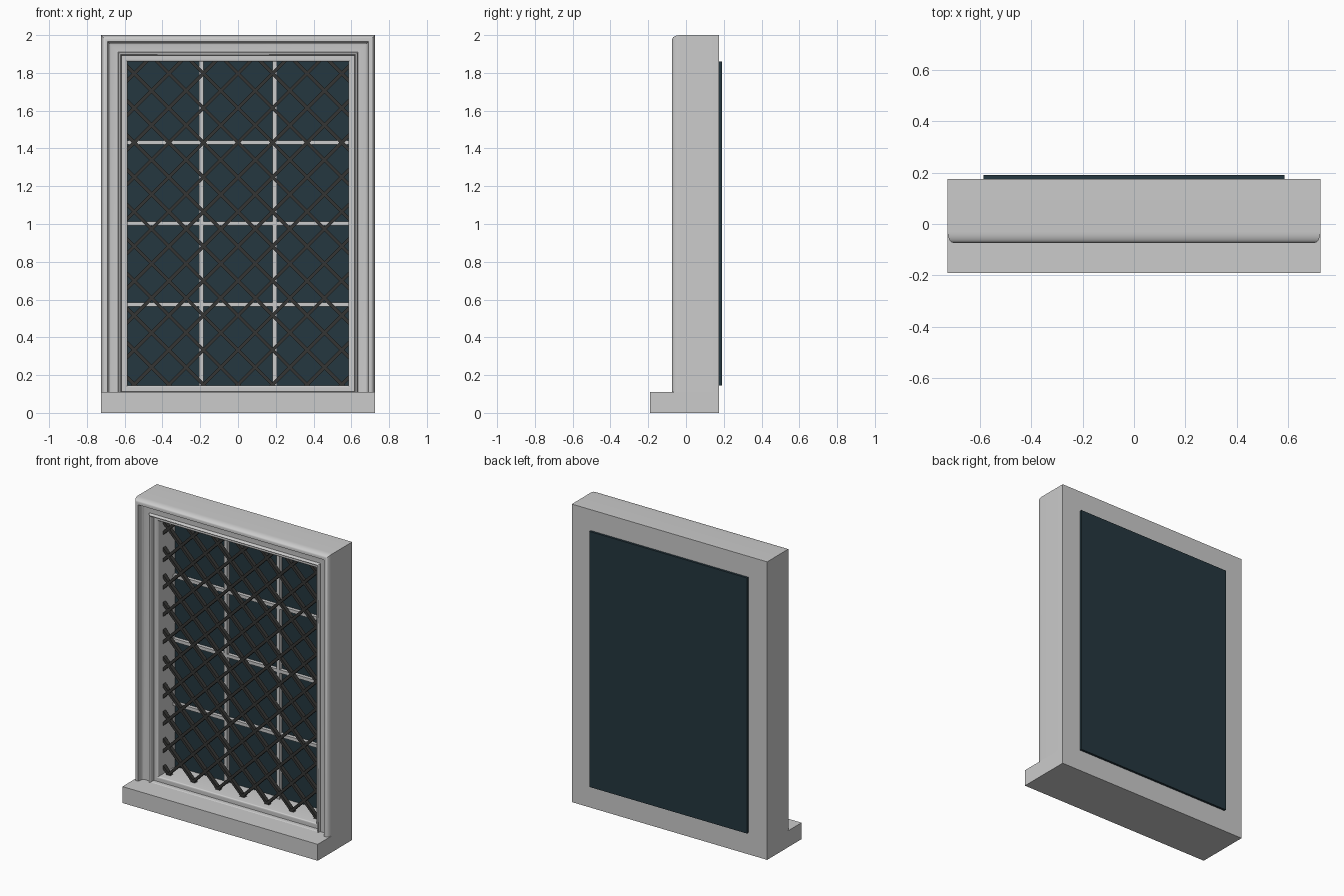
import bpy, bmesh, math
from mathutils import Matrix, Vector

if "Cube" in bpy.data.objects:
    bpy.data.objects.remove(bpy.data.objects["Cube"])


def material(name, rgb):
    m = bpy.data.materials.new(name)
    m.diffuse_color = (*rgb, 1)
    m.use_nodes = True
    m.node_tree.nodes["Principled BSDF"].inputs["Base Color"].default_value = m.diffuse_color
    return m


GLASS = material("dark_glass", (0.018, 0.038, 0.05))
IRON = material("dark_iron", (0.035, 0.035, 0.033))


def finish(bm, name, mat=None):
    bmesh.ops.recalc_face_normals(bm, faces=bm.faces[:])
    me = bpy.data.meshes.new(name)
    bm.to_mesh(me)
    bm.free()
    ob = bpy.data.objects.new(name, me)
    bpy.context.collection.objects.link(ob)
    if mat:
        me.materials.append(mat)
    return ob


def add_box(bm, x0, x1, y0, y1, z0, z1):
    m = Matrix.Translation(((x0 + x1) / 2, (y0 + y1) / 2, (z0 + z1) / 2))
    m = m @ Matrix.Diagonal((x1 - x0, y1 - y0, z1 - z0, 1))
    bmesh.ops.create_cube(bm, size=1, matrix=m)


def arc(cx, cy, rx, ry, a0, a1, n=6):
    out = []
    for i in range(n + 1):
        a = math.radians(a0 + (a1 - a0) * i / n)
        out.append((cx + rx * math.cos(a), cy + ry * math.sin(a)))
    return out


def sweep_frame(name, profile, half, z0, z1, closed):
    """Sweep an (inset, y) profile round a rectangle with mitred corners."""
    bm = bmesh.new()
    b = 1 if closed else 0
    corners = [(-1, 0), (-1, 1), (1, 1), (1, 0)]
    rings = []
    for sx, top in corners:
        rings.append([bm.verts.new((sx * (half - d), y, z1 - d if top else z0 + d * b))
                      for d, y in profile])
    n = len(profile)
    for k in range(4 if closed else 3):
        r, s = rings[k], rings[(k + 1) % 4]
        for i in range(n):
            j = (i + 1) % n
            bm.faces.new((r[i], r[j], s[j], s[i]))
    if not closed:
        bm.faces.new(rings[0])
        bm.faces.new(rings[3])
    return finish(bm, name)


# Outer casing: rounded outer edge, then stepped coves
outer = ([(0, 0.175)] + arc(0.022, -0.03, 0.022, 0.043, 180, 270)
         + [(0.035, -0.073), (0.037, -0.055)]
         + arc(0.05, -0.055, 0.013, 0.025, 180, 90)
         + [(0.092, -0.03), (0.092, 0.175)])
casing = sweep_frame("outer_casing", outer, 0.725, 0.11, 2.0, False)

# Inner frame with a rounded bead, running round all four sides
inner = ([(0, 0.175)] + arc(0.009, -0.03, 0.009, 0.018, 180, 360, 10)
         + [(0.018, -0.012), (0.04, -0.012)]
         + arc(0.04, -0.002, 0.01, 0.01, 270, 360, 4) + [(0.05, 0.175)])
sash = sweep_frame("inner_frame", inner, 0.635, 0.095, 1.91, True)

for ob in (casing, sash):
    bpy.ops.object.select_all(action='DESELECT')
    ob.select_set(True)
    bpy.context.view_layer.objects.active = ob
    bpy.ops.object.shade_smooth_by_angle(angle=math.radians(30))

# Sill
bm = bmesh.new()
add_box(bm, -0.725, 0.725, -0.19, 0.175, 0, 0.11)
finish(bm, "sill")

# Glass pane
bm = bmesh.new()
add_box(bm, -0.585, 0.585, 0.17, 0.19, 0.145, 1.86)
finish(bm, "glass", GLASS)

# Glazing bars
bm = bmesh.new()
for x in (-0.195, 0.195):
    add_box(bm, x - 0.012, x + 0.012, 0.145, 0.172, 0.14, 1.865)
for z in (0.574, 1.003, 1.431):
    add_box(bm, -0.59, 0.59, 0.147, 0.172, z - 0.011, z + 0.011)
finish(bm, "glazing_bars")

# Diagonal lattice grille, bars clipped to the opening
STEP, ZC = 0.183, 1.431
X, ZB, ZT = 0.592, 0.138, 1.868
bm = bmesh.new()
for s in (1, -1):
    for k in range(-12, 8):
        c = ZC + k * STEP
        ts = sorted((s * (ZB - c), s * (ZT - c)))
        a, b = max(-X, ts[0]), min(X, ts[1])
        if b - a < 0.03:
            continue
        p, q = Vector((a, 0.055, c + s * a)), Vector((b, 0.055, c + s * b))
        m = (Matrix.Translation((p + q) / 2)
             @ Matrix.Rotation(-s * math.pi / 4, 4, 'Y')
             @ Matrix.Diagonal(((q - p).length, 0.026, 0.018, 1)))
        bmesh.ops.create_cube(bm, size=1, matrix=m)
finish(bm, "lattice_grille", IRON)
